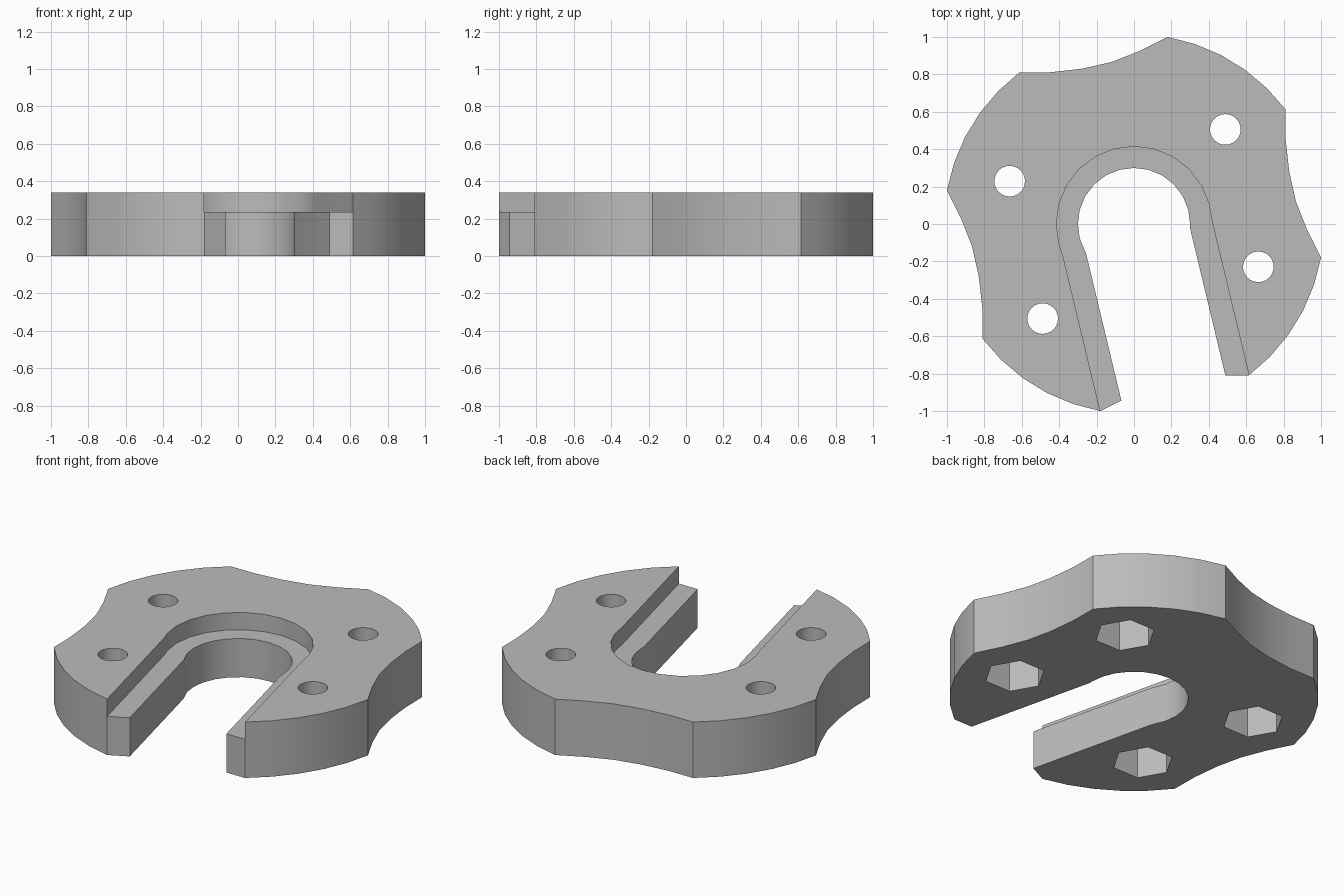
import bpy, bmesh
from math import sin, cos, radians, sqrt, asin, degrees
from mathutils import Matrix, Vector

if "Cube" in bpy.data.objects:
    bpy.data.objects.remove(bpy.data.objects["Cube"], do_unlink=True)

HEIGHT, LEDGE, POCKET = 0.34, 0.235, 0.235
SLOT_TILT = 13.5      # turn of the slot and the bolt pattern about z

grey = bpy.data.materials.new("plain grey")
grey.use_nodes = True
colour = (0.5, 0.5, 0.5, 1)
grey.diffuse_color = colour
grey.node_tree.nodes["Principled BSDF"].inputs["Base Color"].default_value = colour


def polar(radius, degs):
    return Vector((radius * cos(radians(degs)), radius * sin(radians(degs))))


def prism(name, outline, z0, z1):
    """Extrude a counter-clockwise outline from z0 to z1."""
    bm = bmesh.new()
    face = bm.faces.new([bm.verts.new((p[0], p[1], z0)) for p in outline])
    new = bmesh.ops.extrude_face_region(bm, geom=[face])["geom"]
    top = [v for v in new if isinstance(v, bmesh.types.BMVert)]
    bmesh.ops.translate(bm, verts=top, vec=(0, 0, z1 - z0))
    bmesh.ops.recalc_face_normals(bm, faces=bm.faces)
    mesh = bpy.data.meshes.new(name)
    bm.to_mesh(mesh)
    bm.free()
    mesh.materials.append(grey)
    obj = bpy.data.objects.new(name, mesh)
    bpy.context.collection.objects.link(obj)
    return obj


def slot_outline(radius, half_width):
    """Round-ended slot, open towards the front."""
    dip = degrees(asin(sqrt(radius ** 2 - half_width ** 2) / radius))
    start, end = SLOT_TILT - dip, SLOT_TILT + 180 + dip
    steps = [a for a in range(-30, 240, 15) if start + 3 < a < end - 3]
    arc = [polar(radius, a) for a in [start, *steps, end]]
    across = polar(half_width, SLOT_TILT)
    reach = polar(1.5, SLOT_TILT - 90)
    return arc + [reach - across, reach + across]


def ring(centre, radius, sides):
    return [centre + polar(radius, 360 * i / sides) for i in range(sides)]


# Body: one bulge and one hollow, repeated four times
bulge = [polar(1.016, 37.2 + 42.6 * i / 5) for i in range(5)]
hollow = [Vector(p) for p in ((0.18, 1.0), (0.03, 0.925), (-0.12, 0.866),
                              (-0.28, 0.83), (-0.45, 0.811))]
outline = []
for k in range(4):
    turn = Matrix.Rotation(radians(90 * k), 2)
    outline += [turn @ p for p in bulge + hollow]
body = prism("clamp_plate", outline, 0, HEIGHT)

# Cutters: stepped slot, bolt holes and nut pockets
cutters = [prism("slot_cutter", slot_outline(0.30, 0.286), -0.1, HEIGHT + 0.1),
           prism("ledge_cutter", slot_outline(0.415, 0.409), LEDGE, HEIGHT + 0.1)]
for angle in (-32.5, 32.5, 147.5, 212.5):
    centre = polar(0.703, SLOT_TILT + angle)
    cutters.append(prism("bolt_hole_cutter", ring(centre, 0.082, 24), 0.1, HEIGHT + 0.1))
    cutters.append(prism("nut_pocket_cutter", ring(centre, 0.17, 6), -0.1, POCKET))

bpy.context.view_layer.objects.active = body
body.select_set(True)
for cutter in cutters:
    mod = body.modifiers.new("cut", "BOOLEAN")
    mod.operation, mod.solver, mod.object = "DIFFERENCE", "EXACT", cutter
    bpy.ops.object.modifier_apply(modifier=mod.name)
    bpy.data.objects.remove(cutter, do_unlink=True)

bpy.ops.object.shade_smooth_by_angle(angle=radians(16))
